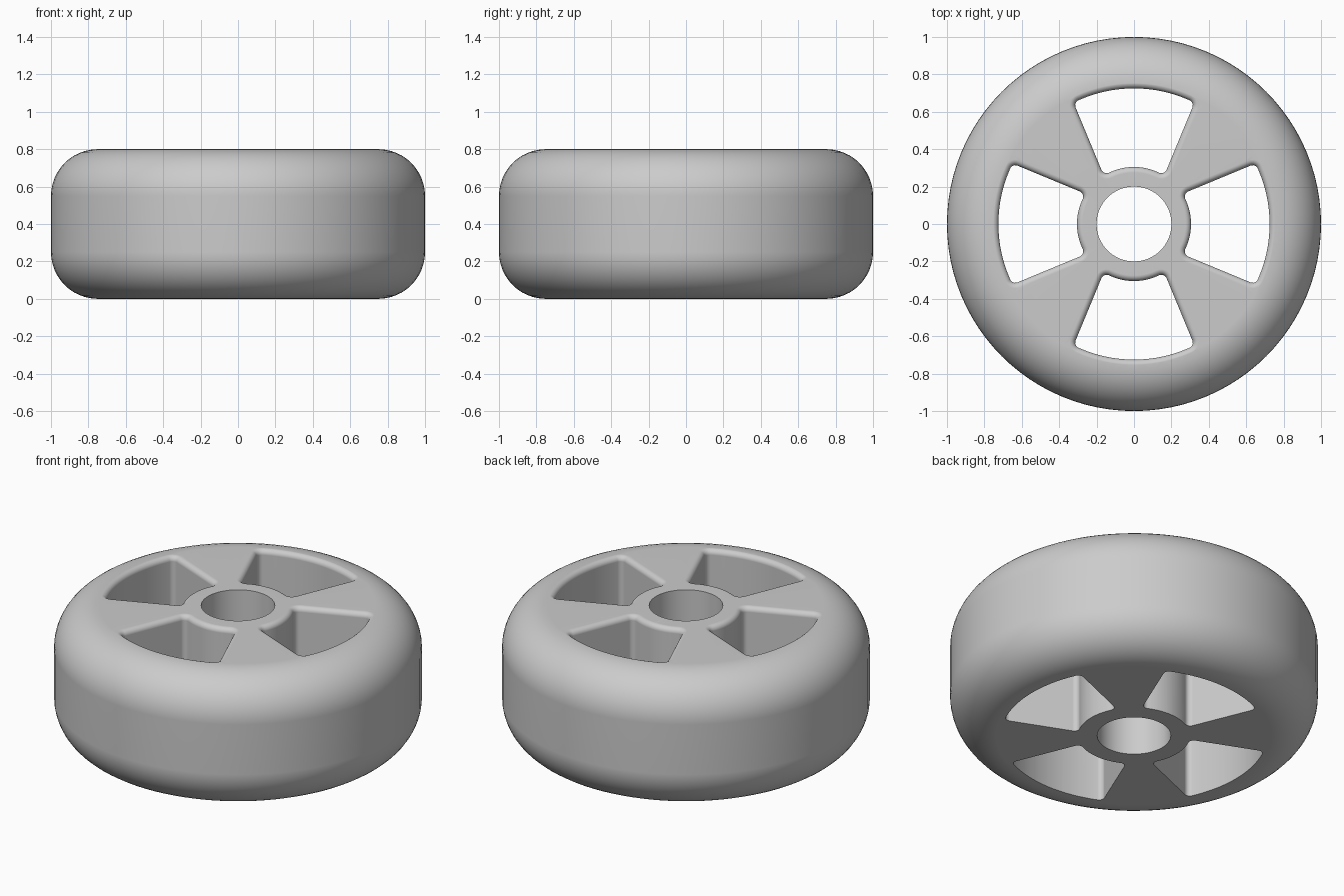
import bpy, bmesh, math
from math import sin, cos, pi, asin, sqrt, radians

if "Cube" in bpy.data.objects:
    bpy.data.objects.remove(bpy.data.objects["Cube"])

HEIGHT = 0.8
RIM_ROUND = 0.25      # rounding of the outer tread edges
BORE = 0.2            # axle hole radius
WIN_OUT, WIN_IN = 0.725, 0.305
SIDE_ANGLE, SIDE_OFFSET = radians(22.5), 0.05
CORNER, LIP = 0.03, 0.03


def loft(name, rings, wrap=False):
    """Skin a stack of equal closed rings; wrap joins last to first, else cap."""
    bm = bmesh.new()
    rows = [[bm.verts.new(p) for p in ring] for ring in rings]
    n = len(rows[0])
    pairs = list(zip(rows, rows[1:])) + ([(rows[-1], rows[0])] if wrap else [])
    for a, b in pairs:
        for i in range(n):
            j = (i + 1) % n
            bm.faces.new((a[i], a[j], b[j], b[i]))
    if not wrap:
        bm.faces.new(rows[0][::-1])
        bm.faces.new(rows[-1])
    bmesh.ops.recalc_face_normals(bm, faces=bm.faces)
    mesh = bpy.data.meshes.new(name)
    bm.to_mesh(mesh)
    bm.free()
    obj = bpy.data.objects.new(name, mesh)
    bpy.context.collection.objects.link(obj)
    return obj


def arc(cx, cy, r, a0, a1, n):
    return [(cx + r * cos(a0 + (a1 - a0) * i / n),
             cy + r * sin(a0 + (a1 - a0) * i / n)) for i in range(n + 1)]


def window_outline(grow):
    """Rounded sector outline around +x, offset outward by grow."""
    p = SIDE_OFFSET * -1 * -1 - CORNER
    a = SIDE_ANGLE
    r_o, r_i = WIN_OUT - CORNER, WIN_IN + CORNER
    phi_o, phi_i = a + asin(p / r_o), a + asin(p / r_i)
    rc = CORNER + grow
    half = arc(0, 0, WIN_OUT + grow, 0, phi_o, 10)[:-1]
    half += arc(r_o * cos(phi_o), r_o * sin(phi_o), rc, phi_o, a + pi / 2, 6)
    half += arc(r_i * cos(phi_i), r_i * sin(phi_i), rc, a + pi / 2, phi_i + pi, 6)
    half += arc(0, 0, WIN_IN - grow, phi_i, 0, 8)[1:]
    return half + [(x, -y) for x, y in half[-2:0:-1]]


# Wheel body: rounded profile turned around z
k = RIM_ROUND
profile = [(BORE, 0)]
profile += arc(1 - k, k, k, -pi / 2, 0, 12)
profile += arc(1 - k, HEIGHT - k, k, 0, pi / 2, 12)
profile += [(BORE, HEIGHT)]
SEG = 96
wheel = loft("wheel", [[(r * cos(2 * pi * i / SEG), r * sin(2 * pi * i / SEG), z)
                        for i in range(SEG)] for r, z in profile], wrap=True)

# Window cutters: straight shaft that flares into a rounded lip at the top
levels = [(-0.1, 0)]
levels += [(HEIGHT - LIP + LIP * sin(t), LIP * (1 - cos(t)))
           for t in (pi / 2 * i / 6 for i in range(7))]
levels += [(HEIGHT + 0.1, LIP)]
cutters = []
for q in range(4):
    c, s = cos(q * pi / 2), sin(q * pi / 2)
    cutter = loft("window_cutter", [[(x * c - y * s, x * s + y * c, z)
                                     for x, y in window_outline(d)] for z, d in levels])
    cutter.hide_render = True
    cutters.append(cutter)
    mod = wheel.modifiers.new("window", 'BOOLEAN')
    mod.operation = 'DIFFERENCE'
    mod.solver = 'EXACT'
    mod.object = cutter

# Bake the cuts and drop the cutters
bpy.context.view_layer.update()
evaluated = wheel.evaluated_get(bpy.context.evaluated_depsgraph_get())
mesh = bpy.data.meshes.new_from_object(evaluated)
wheel.modifiers.clear()
wheel.data = mesh
for cutter in cutters:
    bpy.data.objects.remove(cutter, do_unlink=True)

# Single grey finish
grey = bpy.data.materials.new("light_grey")
grey.diffuse_color = (0.6, 0.6, 0.6, 1)
grey.use_nodes = True
grey.node_tree.nodes["Principled BSDF"].inputs["Base Color"].default_value = grey.diffuse_color
mesh.materials.clear()
mesh.materials.append(grey)

# Smooth curved walls, keep bore and underside edges crisp
bpy.context.view_layer.objects.active = wheel
wheel.select_set(True)
bpy.ops.object.shade_smooth_by_angle(angle=radians(35))
weighted = wheel.modifiers.new("flat_face_shading", 'WEIGHTED_NORMAL')
weighted.keep_sharp = True
